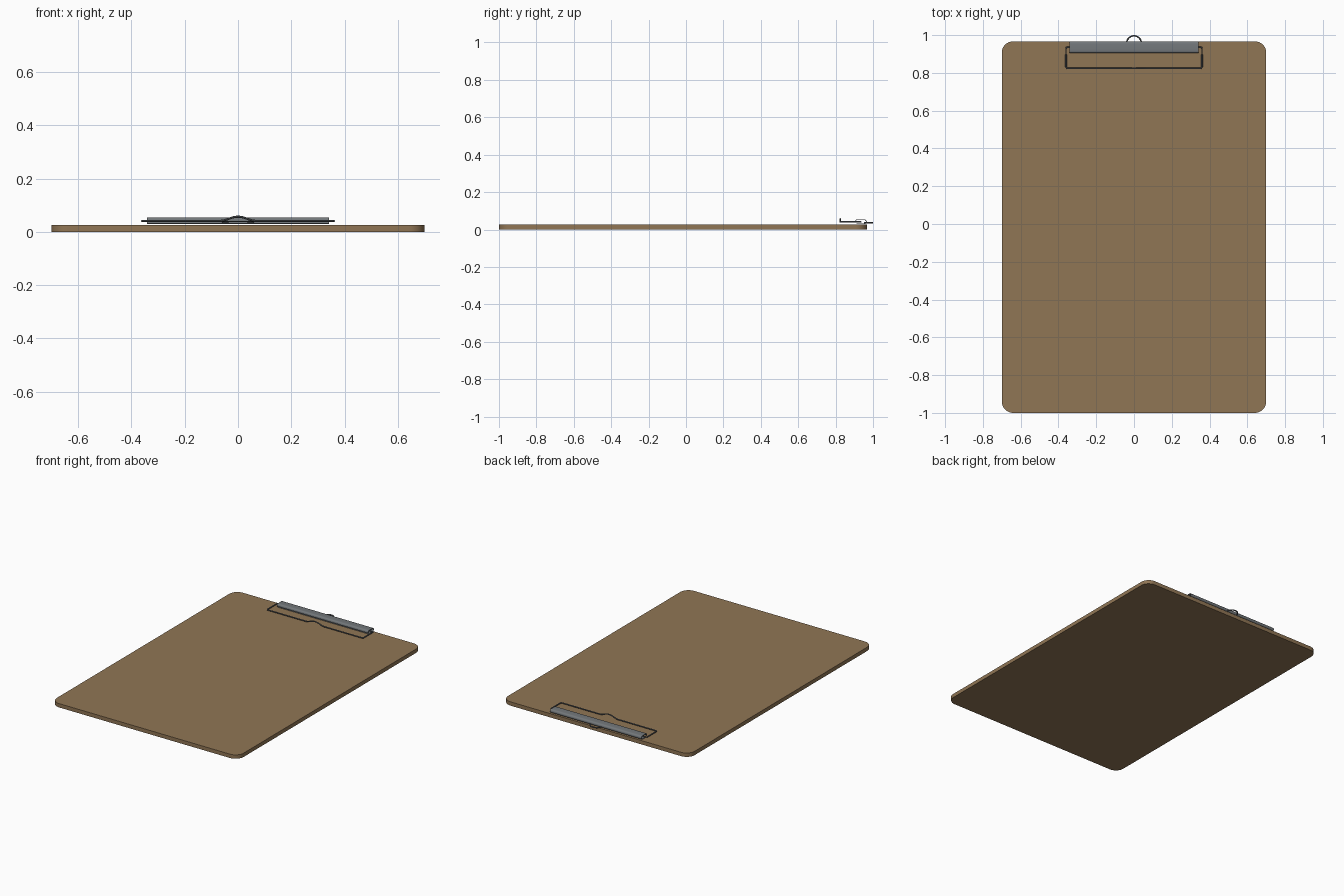
import bpy, bmesh, math
from mathutils import Vector

if "Cube" in bpy.data.objects:
    bpy.data.objects.remove(bpy.data.objects["Cube"])


def material(name, rgb):
    m = bpy.data.materials.new(name)
    m.use_nodes = True
    m.diffuse_color = (*rgb, 1)
    m.node_tree.nodes["Principled BSDF"].inputs["Base Color"].default_value = (*rgb, 1)
    return m


BROWN = material("brown hardboard", (0.28, 0.18, 0.09))
STEEL = material("grey steel", (0.17, 0.185, 0.195))
WIRE = material("dark steel", (0.11, 0.12, 0.13))


def smooth(ob):
    bpy.ops.object.select_all(action="DESELECT")
    ob.select_set(True)
    bpy.context.view_layer.objects.active = ob
    bpy.ops.object.shade_smooth_by_angle(angle=math.radians(35))


def extrude(name, points, direction, mat):
    """Close a profile of points and sweep it along a direction."""
    bm = bmesh.new()
    face = bm.faces.new([bm.verts.new(p) for p in points])
    out = bmesh.ops.extrude_face_region(bm, geom=[face], use_keep_orig=True)
    verts = [v for v in out["geom"] if isinstance(v, bmesh.types.BMVert)]
    bmesh.ops.translate(bm, verts=verts, vec=direction)
    bmesh.ops.recalc_face_normals(bm, faces=bm.faces)
    mesh = bpy.data.meshes.new(name)
    bm.to_mesh(mesh)
    bm.free()
    mesh.materials.append(mat)
    ob = bpy.data.objects.new(name, mesh)
    bpy.context.collection.objects.link(ob)
    smooth(ob)
    return ob


def arc(cx, cy, r, start, end, steps):
    return [(cx + r * math.cos(a), cy + r * math.sin(a)) for a in
            (math.radians(start + (end - start) * i / steps) for i in range(steps + 1))]


def wire(name, points, radius, closed=False):
    """Round bent wire along a path."""
    cu = bpy.data.curves.new(name, "CURVE")
    cu.dimensions = "3D"
    cu.bevel_depth = radius
    cu.bevel_resolution = 2
    cu.use_fill_caps = True
    sp = cu.splines.new("POLY")
    sp.points.add(len(points) - 1)
    for p, co in zip(sp.points, points):
        p.co = (*co, 1)
    sp.use_cyclic_u = closed
    cu.materials.append(WIRE)
    ob = bpy.data.objects.new(name, cu)
    bpy.context.collection.objects.link(ob)
    bpy.ops.object.select_all(action="DESELECT")
    ob.select_set(True)
    bpy.context.view_layer.objects.active = ob
    bpy.ops.object.convert(target="MESH")
    smooth(bpy.context.object)


# Board with rounded corners
R, HALF, FRONT, BACK = 0.06, 0.70, -1.0, 0.967
outline = []
for i, (sx, y) in enumerate([(1, BACK - R), (-1, BACK - R), (-1, FRONT + R), (1, FRONT + R)]):
    outline += arc(sx * (HALF - R), y, R, i * 90, i * 90 + 90, 8)
extrude("board", [(x, y, 0) for x, y in outline], Vector((0, 0, 0.026)), BROWN)

# Clip: folded steel sheet, open at both ends
T = 0.004
path = [(0.912, 0.029), (0.945, 0.029)]
path += arc(0.954, 0.0415, 0.0125, -90, 90, 8)
path += [(0.925, 0.054)] + arc(0.915, 0.044, 0.01, 90, 180, 4) + [(0.905, 0.038)]
inner = []
for i, p in enumerate(path):
    a, b = Vector(path[max(i - 1, 0)]), Vector(path[min(i + 1, len(path) - 1)])
    t = (b - a).normalized()
    inner.append((p[0] - t.y * T, p[1] + t.x * T))
profile = path + inner[::-1]
extrude("clip_sheet", [(-0.342, y, z) for y, z in profile], Vector((0.684, 0, 0)), STEEL)

# Clamping wire: a closed frame through the clip, with a raised thumb bump
half = [(0.0, 0.935), (0.355, 0.935)] + arc(0.355, 0.93, 0.005, 60, 0, 2)
half += arc(0.352, 0.832, 0.008, 0, -90, 4)
bump = [(0.07 * (1 - i / 8), 0.824) for i in range(8)]
side = [(x, y, 0.041) for x, y in half]
side += [(x, y, 0.041 + 0.016 * (0.5 + 0.5 * math.cos(math.pi * x / 0.07))) for x, y in bump]
loop = side + [(0, 0.824, 0.057)] + [(-x, y, z) for x, y, z in side[:0:-1]]
wire("clamp_wire", loop, 0.004, True)

# Hanging loop at the back edge
hook = [(0.06, 0.955)] + arc(0, 0.957, 0.039, 0, 180, 16) + [(-0.06, 0.955)]
wire("hanging_loop", [(x, y, 0.036) for x, y in hook], 0.004)
